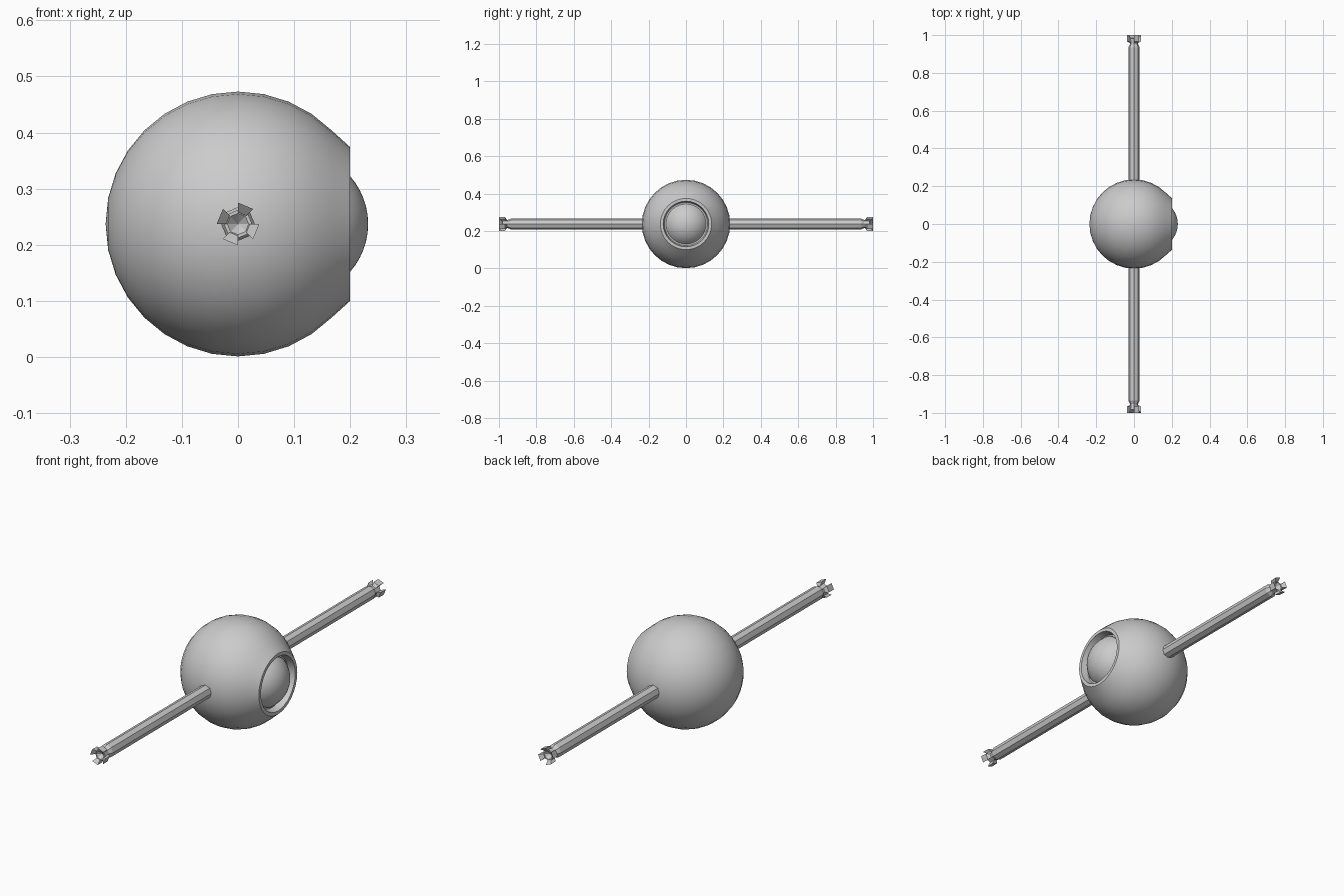
import bpy, bmesh, math
from mathutils import Vector

if "Cube" in bpy.data.objects:
    bpy.data.objects.remove(bpy.data.objects["Cube"])

CZ = 0.237   # height of the centre axis
R = 0.236    # body radius

grey = bpy.data.materials.new("light_grey")
grey.diffuse_color = (0.6, 0.6, 0.6, 1)
grey.use_nodes = True
grey.node_tree.nodes["Principled BSDF"].inputs["Base Color"].default_value = grey.diffuse_color


def point(axis, along, r, a):
    """Point at radius r and angle a around the x or y axis."""
    c, s = r * math.cos(a), r * math.sin(a)
    return Vector((along, c, CZ + s)) if axis == 'x' else Vector((c, along, CZ + s))


def finish(bm, name, smooth):
    bmesh.ops.remove_doubles(bm, verts=bm.verts, dist=1e-5)
    bmesh.ops.recalc_face_normals(bm, faces=bm.faces)
    me = bpy.data.meshes.new(name)
    bm.to_mesh(me)
    bm.free()
    me.materials.append(grey)
    ob = bpy.data.objects.new(name, me)
    bpy.context.collection.objects.link(ob)
    if smooth:
        bpy.ops.object.select_all(action='DESELECT')
        ob.select_set(True)
        bpy.context.view_layer.objects.active = ob
        bpy.ops.object.shade_smooth_by_angle(angle=math.radians(35))
    return ob


def lathe(name, axis, profile, n, smooth):
    """Turn a profile of (along, radius) pairs around the axis."""
    bm = bmesh.new()
    rings = []
    for along, r in profile:
        if r < 1e-6:
            rings.append([bm.verts.new(point(axis, along, 0, 0))])
        else:
            rings.append([bm.verts.new(point(axis, along, r, 2 * math.pi * i / n)) for i in range(n)])
    for a, b in zip(rings, rings[1:]):
        for i in range(n):
            j = (i + 1) % n
            if len(a) == 1:
                bm.faces.new((a[0], b[i], b[j]))
            elif len(b) == 1:
                bm.faces.new((a[i], b[0], a[j]))
            else:
                bm.faces.new((a[i], b[i], b[j], a[j]))
    return finish(bm, name, smooth)


# spherical body, cut flat at the eye with a recessed socket
body = [(-R * math.cos(math.pi * k / 16), R * math.sin(math.pi * k / 16)) for k in range(13)]
body += [(0.2, 0.137), (0.2, 0.122), (0.17, 0.115), (0.165, 0.0)]
lathe("body", 'x', body, 32, True)

# domed eye inside the socket
ER, EX = 0.129, 0.103
dome = [(0.16, 0.107)]
dome += [(EX + ER * math.cos(t), ER * math.sin(t))
         for t in (math.radians(56 * (1 - k / 8)) for k in range(9))]
lathe("eye_dome", 'x', dome, 32, True)

# octagonal arms with a narrowed neck and four claw prongs each
arm = [(0.15, 0), (0.15, 0.03), (0.935, 0.03), (0.952, 0.022), (0.982, 0.025), (0.982, 0.019), (0.965, 0)]
for side, label in ((-1, "front"), (1, "back")):
    lathe(label + "_arm", 'y', [(side * y, r) for y, r in arm], 8, False)
    bm = bmesh.new()
    for k in range(4):
        a0 = math.radians(45 + 90 * k)
        a1 = a0 + math.radians(45)
        # cross-section of a prong flaring outward
        section = [(0.957, 0.021), (0.967, 0.037), (1.0, 0.038), (0.985, 0.021)]
        e0 = [bm.verts.new(point('y', side * y, r, a0)) for y, r in section]
        e1 = [bm.verts.new(point('y', side * y, r, a1)) for y, r in section]
        bm.faces.new(e0)
        bm.faces.new(e1)
        for i in range(4):
            j = (i + 1) % 4
            bm.faces.new((e0[i], e0[j], e1[j], e1[i]))
    finish(bm, label + "_claw", False)
